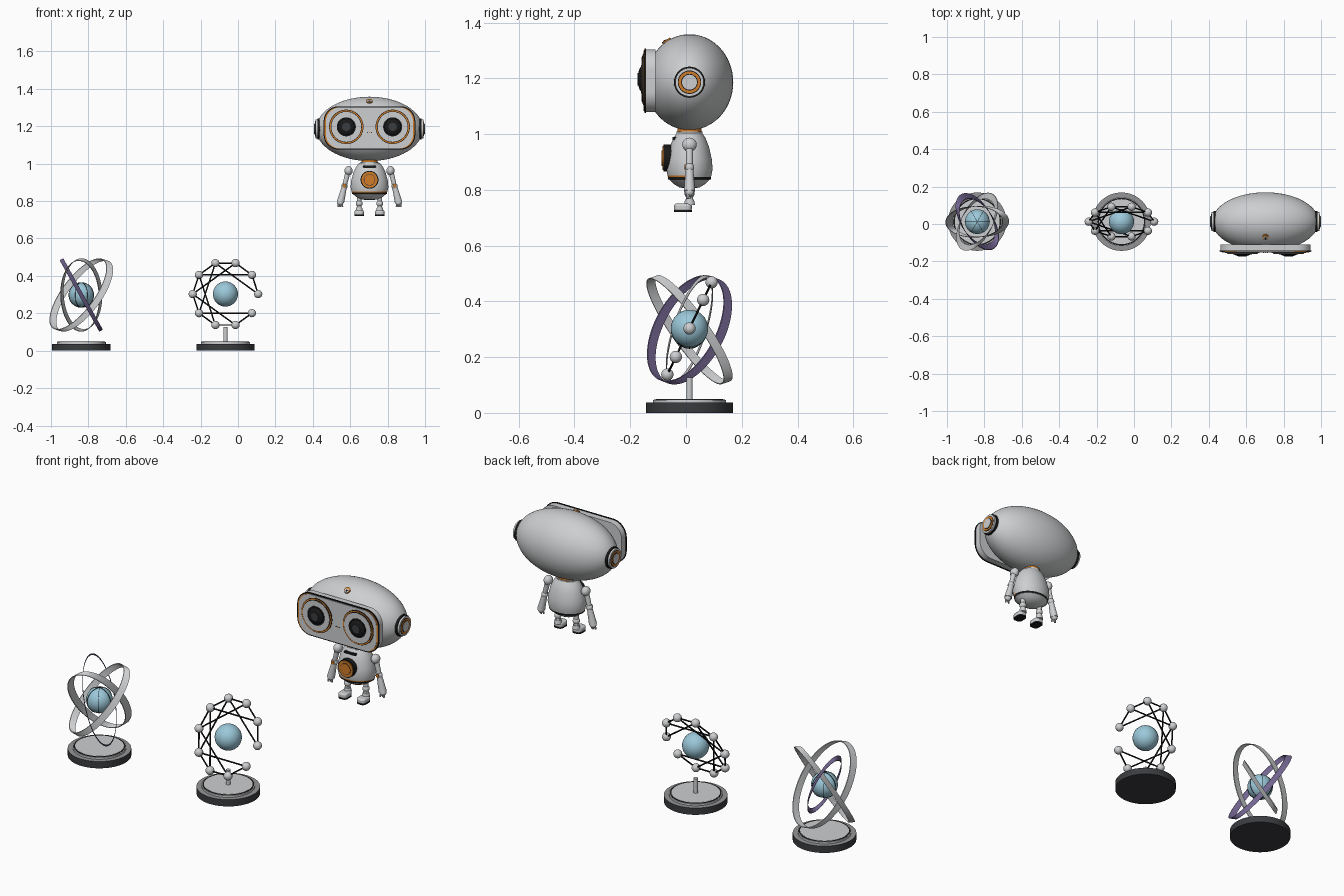
import bpy, bmesh, math
from mathutils import Vector, Matrix, Quaternion

if "Cube" in bpy.data.objects:
    bpy.data.objects.remove(bpy.data.objects["Cube"])


def material(name, *rgb):
    m = bpy.data.materials.new(name)
    m.use_nodes = True
    m.diffuse_color = (*rgb, 1)
    m.node_tree.nodes["Principled BSDF"].inputs["Base Color"].default_value = (*rgb, 1)
    return m


LIGHT = material("light grey", .61, .62, .63)
MID = material("middle grey", .3, .3, .31)
DARK = material("charcoal", .043, .045, .05)
BLACK = material("black", .01, .01, .01)
ORANGE = material("orange", .64, .2, .02)
BLUE = material("sky blue", .33, .58, .7)
PURPLE = material("purple", .17, .13, .28)

Y = .0125      # shared depth of all three pieces
RX = .703      # robot centre line


def finish(name, bm, mats, rule=None):
    bmesh.ops.recalc_face_normals(bm, faces=bm.faces)
    if rule:
        for f in bm.faces:
            f.material_index = rule(f)
    me = bpy.data.meshes.new(name)
    bm.to_mesh(me)
    bm.free()
    for m in mats:
        me.materials.append(m)
    ob = bpy.data.objects.new(name, me)
    bpy.context.collection.objects.link(ob)
    bpy.ops.object.select_all(action='DESELECT')
    ob.select_set(True)
    bpy.context.view_layer.objects.active = ob
    bpy.ops.object.shade_smooth_by_angle(angle=math.radians(35))
    return ob


def ball(name, c, radii, mat, seg=32):
    bm = bmesh.new()
    bmesh.ops.create_uvsphere(bm, u_segments=seg, v_segments=seg // 2, radius=1)
    r = radii if isinstance(radii, tuple) else (radii,) * 3
    bmesh.ops.transform(bm, matrix=Matrix.Translation(c) @ Matrix.Diagonal((*r, 1)), verts=bm.verts)
    return finish(name, bm, [mat])


def rod(name, a, b, r1, mat, r2=None, seg=32, rule=None, mats=None):
    a, b = Vector(a), Vector(b)
    bm = bmesh.new()
    bmesh.ops.create_cone(bm, cap_ends=True, segments=seg, radius1=r1,
                          radius2=r1 if r2 is None else r2, depth=(b - a).length)
    rot = Vector((0, 0, 1)).rotation_difference(b - a).to_matrix().to_4x4()
    bmesh.ops.transform(bm, matrix=Matrix.Translation((a + b) / 2) @ rot, verts=bm.verts)
    return finish(name, bm, mats or [mat], rule)


def hoop(name, c, A, B, wide, thick, mat, seg=96):
    """Ribbon along the ellipse c + A cos t + B sin t, swept across by the vector wide."""
    A, B, c, wide = Vector(A), Vector(B), Vector(c), Vector(wide)
    bm = bmesh.new()
    rows = []
    for i in range(seg):
        t = math.tau * i / seg
        d = A * math.cos(t) + B * math.sin(t)
        out = d.normalized() * thick / 2
        rows.append([bm.verts.new(c + d + out * k + wide / 2 * w)
                     for k, w in ((1, 1), (1, -1), (-1, -1), (-1, 1))])
    for i in range(seg):
        p, q = rows[i], rows[(i + 1) % seg]
        for j in range(4):
            k = (j + 1) % 4
            bm.faces.new((p[j], p[k], q[k], q[j]))
    return finish(name, bm, [mat])


def rounded_plate(name, hw, hz, rad, y0, y1, z, mat):
    bm = bmesh.new()
    verts = []
    for i, (sx, sz) in enumerate(((1, 1), (-1, 1), (-1, -1), (1, -1))):
        for k in range(11):
            t = math.pi / 2 * (i + k / 10)
            verts.append(bm.verts.new((RX + sx * (hw - rad) + rad * math.cos(t), y0,
                                       z + sz * (hz - rad) + rad * math.sin(t))))
    f = bm.faces.new(verts)
    ext = bmesh.ops.extrude_face_region(bm, geom=[f], use_keep_orig=True)
    new = [v for v in ext["geom"] if isinstance(v, bmesh.types.BMVert)]
    bmesh.ops.translate(bm, verts=new, vec=(0, y1 - y0, 0))
    return finish(name, bm, [mat])


def lathe(name, profile, c, sx, mats, rule):
    bm = bmesh.new()
    vs = [bm.verts.new((r, 0, z)) for r, z in profile]
    es = [bm.edges.new(p) for p in zip(vs, vs[1:])]
    bmesh.ops.spin(bm, geom=vs + es, cent=(0, 0, 0), axis=(0, 0, 1), angle=math.tau,
                   steps=48, use_duplicate=False)
    bmesh.ops.remove_doubles(bm, verts=bm.verts, dist=.0001)
    bmesh.ops.transform(bm, matrix=Matrix.Translation(c) @ Matrix.Diagonal((sx, 1, 1, 1)), verts=bm.verts)
    return finish(name, bm, mats, rule)


# Display stands
def stand(label, x):
    rod(label + "_base", (x, Y, 0), (x, Y, .037), .156, DARK, seg=64, mats=[DARK, MID],
        rule=lambda f: int(f.normal.z > .9))
    for name, r, z, m in (("step", .131, .047, LIGHT), ("ring", .127, .048, BLACK), ("top", .120, .049, LIGHT)):
        rod(f"{label}_base_{name}", (x, Y, .03), (x, Y, z), r, m, seg=64)


# Ringed orb: three leaning, slanted ribbons turned about the vertical
OX = -.838
stand("orb", OX)
orb = Vector((OX, Y, .298))
ball("orb_core", orb, .066, BLUE)
A, B = Vector((-.105, .068, .189)), Vector((0, .119, 0))
slant = A.cross(B).normalized() * .022 + Vector((0, .028, 0))
for i, m in enumerate((PURPLE, LIGHT, LIGHT)):
    q = Quaternion((0, 0, 1), i * math.tau / 3)
    hoop(f"orb_ribbon_{i}", orb, q @ A, q @ B, q @ slant, .004, m)
    side = Vector((math.cos(i * math.pi / 3), math.sin(i * math.pi / 3), 0))
    hoop(f"orb_meridian_{i}", orb, side * .067, (0, 0, .067),
         side.cross((0, 0, 1)) * .002, .002, BLACK, 48)

# Node ring: ten balls on a leaning circle joined by struts, open on one side
NX = -.067
stand("node", NX)
core = Vector((NX, Y, .303))
rod("node_stem", (NX, Y, .04), (NX, Y, .127), .011, LIGHT)
ball("node_core", core, .067, BLUE)
nodes = []
for i in range(10):
    t = math.tau * i / 10
    s = .174 * math.sin(t)
    nodes.append(core + Vector((.175 * math.cos(t), .48 * s, s)))
    ball(f"node_{i}", nodes[-1], .022, LIGHT, 24)
for step in (1, 3):
    for i in range(10 - step):
        rod(f"strut_{i}_{i + step}", nodes[i], nodes[i + step], .004, BLACK, seg=10)

# Robot head and face plate
HZ = 1.186
ball("head", (RX, Y, HZ), (.285, .157, .172), LIGHT, 64)
FZ = 1.191
rounded_plate("face_plate", .241, .112, .075, -.11, -.146, FZ, LIGHT)
rounded_plate("face_outline", .245, .116, .08, -.143, -.148, FZ, BLACK)
for s, side in ((-1, "right"), (1, "left")):
    bracket = rounded_plate("face_bracket_" + side, .075, .110, .0745, -.147, -.150, FZ, ORANGE)
    bracket.location.x = s * .1645
rounded_plate("face_panel", .2325, .109, .073, -.147, -.152, FZ, LIGHT)
for i, m in ((-1, DARK), (0, ORANGE), (1, DARK)):
    rod(f"mouth_dot_{i + 1}", (RX + i * .01, -.15, 1.167), (RX + i * .01, -.154, 1.167), .003, m, seg=12)

# Forehead mark: a small arch with a dot beneath
tilt = Vector((0, -.55, .83))
for name, r, drop, h, m in (("arch", .017, 0, .005, ORANGE), ("gap", .012, .005, .006, LIGHT),
                            ("dot", .005, .006, .008, BLACK)):
    mark = Vector((RX, -.069 - .83 * drop, 1.333 - .55 * drop))
    rod("forehead_mark_" + name, mark - tilt * .008, mark + tilt * h, r, m)

# Neck, torso and chest button
rod("neck", (RX, Y, .99), (RX, Y, 1.03), .043, ORANGE)
rod("neck_collar", (RX, Y, .99), (RX, Y, 1.009), .047, LIGHT)


def torso_colour(f):
    c = f.calc_center_median()
    return 1 if .838 < c.z < .846 else 2 if .846 <= c.z < .851 and c.y < 0 else 0


lathe("torso", [(0, .805), (.035, .808), (.058, .822), (.073, .838), (.0765, .838), (.0775, .846),
                (.0785, .851), (.083, .875), (.08, .91), (.07, .955), (.058, .985),
                (.046, 1.003), (0, 1.005)], (RX, Y, 0), 1.22, [LIGHT, BLACK, ORANGE], torso_colour)
for name, r, y, m in (("rim", .048, -.080, BLACK), ("trim", .043, -.084, ORANGE),
                      ("groove", .031, -.085, DARK), ("centre", .028, -.087, ORANGE)):
    rod("chest_button_" + name, (RX, -.04, .914), (RX, y, .914), r, m)
rounded_plate("chest_slot", .035, .006, .005, -.03, -.049, .984, BLACK)

# Paired parts
for s, side in ((-1, "right"), (1, "left")):
    def at(x, y, z):
        return Vector((RX + s * x, Y + y, z))

    # Ears, as stepped discs
    for name, r, x, m in (("rim", .056, .279, BLACK), ("shell", .051, .289, LIGHT),
                          ("line", .042, .290, BLACK), ("trim", .039, .292, ORANGE),
                          ("groove", .030, .293, BLACK), ("cap", .027, .296, LIGHT)):
        rod(f"ear_{name}_{side}", at(.24, 0, HZ), at(x, 0, HZ), r, m)

    # Eyes
    for name, r, y, m in (("rim", .092, -.154, BLACK), ("trim", .089, -.156, ORANGE),
                          ("line", .083, -.158, BLACK), ("ring", .080, -.160, LIGHT),
                          ("socket", .051, -.162, BLACK)):
        ex = RX + s * .124
        rod(f"eye_{name}_{side}", (ex, -.15, 1.197), (ex, y, 1.197), r, m, seg=48)
    ball("eye_pupil_" + side, (ex, -.158, 1.197), (.045, .015, .045), BLACK)
    rod("eye_lens_" + side, (ex, -.165, 1.197), (ex, -.1735, 1.197), .022, DARK)

    # Arms and hands
    ball("shoulder_" + side, at(.112, 0, .962), (.022, .026, .025), LIGHT)
    rod("upper_arm_" + side, at(.114, 0, .96), at(.132, 0, .89), .014, LIGHT, .012)
    ball("elbow_" + side, at(.134, 0, .880), .017, LIGHT)
    rod("elbow_disc_" + side, at(.134, -.01, .882), at(.134, -.018, .882), .009, ORANGE)
    rod("forearm_" + side, at(.135, 0, .875), at(.155, 0, .795), .014, LIGHT, .02)
    ball("hand_" + side, at(.156, 0, .792), (.017, .017, .016), LIGHT)
    for i in (-1, 0, 1):
        rod(f"finger_{i + 1}_{side}", at(.156 + i * .009, -.004 * i * i, .79),
            at(.155 + i * .011, -.006 * i * i, .768), .005, LIGHT, .004, 12)

    # Legs and feet
    rod("leg_" + side, at(.055, 0, .82), at(.055, 0, .745), .013, LIGHT)
    ball("knee_" + side, at(.055, 0, .787), .018, LIGHT)
    rod("ankle_" + side, at(.055, 0, .765), at(.055, 0, .745), .016, LIGHT, .02)
    for name, lift, height, m in (("foot_", .003, .028, LIGHT), ("sole_", 0, .007, BLACK)):
        part = rounded_plate(name + side, .025, .032, .018, 0, height, 0, m)
        part.rotation_euler.x = math.pi / 2
        part.location = (s * .055, -.011, .72 + lift)
        if m is LIGHT:
            bev = part.modifiers.new("soft edges", 'BEVEL')
            bev.width, bev.segments = .009, 3
